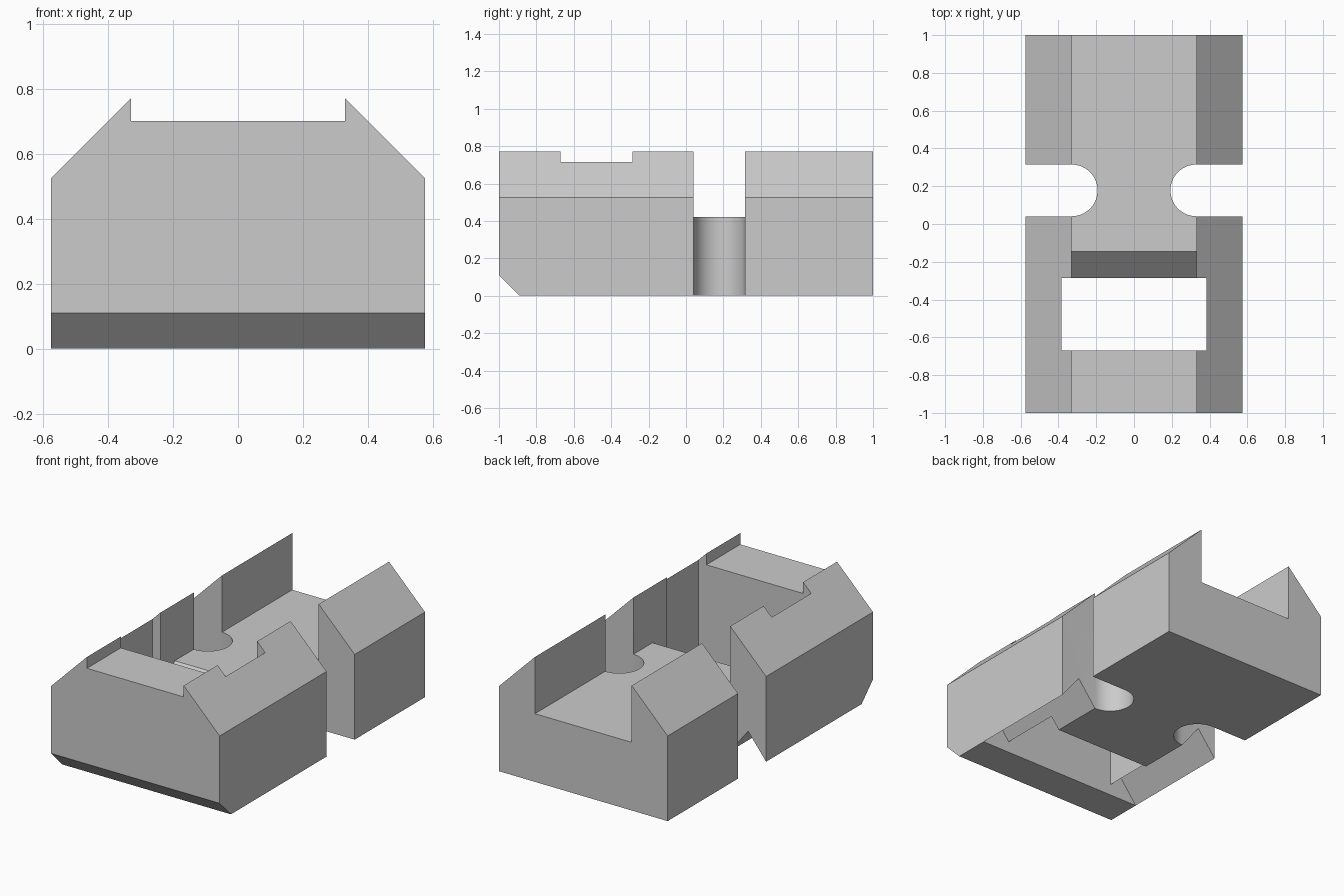
import bpy, bmesh, math
from mathutils import Vector

if "Cube" in bpy.data.objects:
    bpy.data.objects.remove(bpy.data.objects["Cube"], do_unlink=True)

HALF_W, RAIL_X, MOUTH_X = 0.575, 0.33, 0.385
FRONT_WALL, MOUTH_BACK = -0.67, -0.285
SLOT_Y, SLOT_R = 0.178, 0.137
FLOOR, LIP = 0.42, 0.70


def prism(name, profile, to_3d, start, end):
    """Extrude a closed 2D profile between two positions along one axis."""
    bm = bmesh.new()
    face = bm.faces.new([bm.verts.new(to_3d(a, b, start)) for a, b in profile])
    new = bmesh.ops.extrude_face_region(bm, geom=[face])["geom"]
    shift = Vector(to_3d(0, 0, end)) - Vector(to_3d(0, 0, start))
    bmesh.ops.translate(bm, vec=shift,
                        verts=[v for v in new if isinstance(v, bmesh.types.BMVert)])
    bmesh.ops.recalc_face_normals(bm, faces=bm.faces)
    mesh = bpy.data.meshes.new(name)
    bm.to_mesh(mesh)
    bm.free()
    obj = bpy.data.objects.new(name, mesh)
    bpy.context.collection.objects.link(obj)
    return obj


def along_x(y, z, x):
    return (x, y, z)


def along_y(x, z, y):
    return (x, y, z)


def along_z(x, y, z):
    return (x, y, z)


def cut(target, cutter):
    """Subtract the cutter, then discard it."""
    cutter.hide_render = True
    mod = target.modifiers.new("cut", "BOOLEAN")
    mod.operation, mod.solver, mod.object = "DIFFERENCE", "EXACT", cutter
    bpy.context.view_layer.objects.active = target
    bpy.ops.object.modifier_apply(modifier=mod.name)
    bpy.data.objects.remove(cutter, do_unlink=True)


# Block with sloping shoulders
half = [(HALF_W, 0), (HALF_W, 0.525), (RAIL_X, 0.77)]
body = prism("block_body", half + [(-x, z) for x, z in reversed(half)], along_y, -1, 1)

# Front lower bevel
cut(body, prism("bevel_cutter", [(-1.1, 0.21), (-0.79, -0.1), (-1.1, -0.1)],
                along_x, -1, 1))

# Long channel with sloping bed and low front lip
channel = [(1.1, FLOOR), (-0.145, FLOOR), (-0.385, FLOOR - 0.24), (-0.385, LIP),
           (-1.1, LIP), (-1.1, 1), (1.1, 1)]
cut(body, prism("channel_cutter", channel, along_x, -RAIL_X, RAIL_X))

# Mouth through the block
mouth = [(-MOUTH_X, FRONT_WALL), (MOUTH_X, FRONT_WALL),
         (MOUTH_X, MOUTH_BACK), (-MOUTH_X, MOUTH_BACK)]
cut(body, prism("mouth_cutter", mouth, along_z, -0.1, 1))

# Round-ended side slots and V grooves under the rails
V_MID, V_HALF, V_TOP, PAD = 0.4525, 0.1225, 0.155, 1.3
for side in (-1, 1):
    slot = [(0.8, SLOT_Y + SLOT_R)]
    for i in range(33):
        a = math.pi * (0.5 + i / 32)
        slot.append((RAIL_X + SLOT_R * math.cos(a), SLOT_Y + SLOT_R * math.sin(a)))
    slot.append((0.8, SLOT_Y - SLOT_R))
    cut(body, prism("slot_cutter", [(side * x, y) for x, y in slot], along_z, -0.1, 1))

    groove = [(V_MID - V_HALF * PAD, V_TOP * (1 - PAD)), (V_MID, V_TOP),
              (V_MID + V_HALF * PAD, V_TOP * (1 - PAD))]
    cut(body, prism("groove_cutter", [(side * x, z) for x, z in groove],
                    along_y, FRONT_WALL, SLOT_Y))

# Single grey material
grey = bpy.data.materials.new("plain_grey")
grey.use_nodes = True
colour = (0.6, 0.6, 0.6, 1)
grey.diffuse_color = colour
grey.node_tree.nodes["Principled BSDF"].inputs["Base Color"].default_value = colour
body.data.materials.clear()
body.data.materials.append(grey)

# Smooth only the round slot ends
bpy.ops.object.select_all(action="DESELECT")
body.select_set(True)
bpy.context.view_layer.objects.active = body
bpy.ops.object.shade_smooth_by_angle(angle=math.radians(20))
